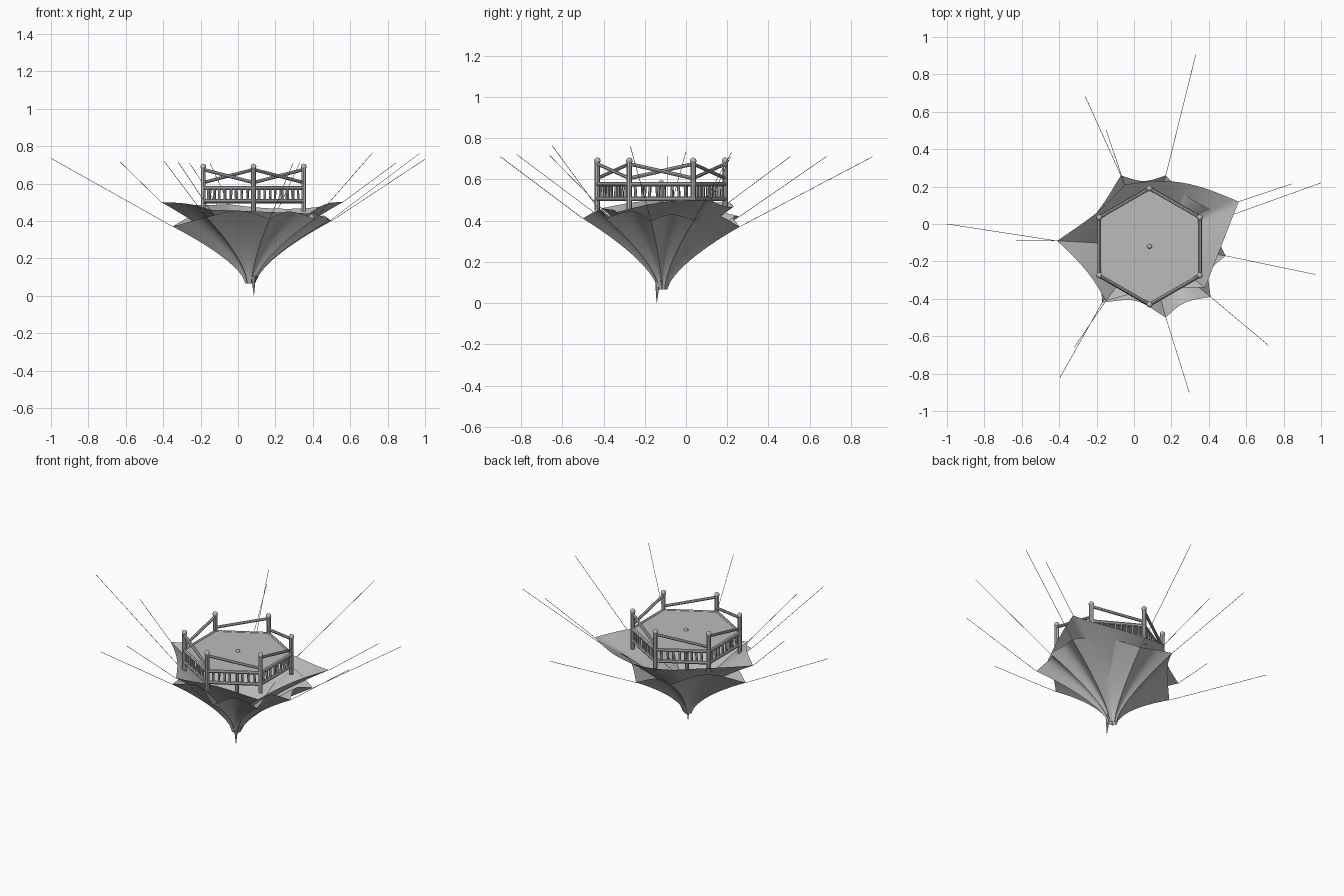
import bpy, bmesh, math, random
from mathutils import Vector

if "Cube" in bpy.data.objects:
    bpy.data.objects.remove(bpy.data.objects["Cube"])

random.seed(3)
grey = bpy.data.materials.new("weathered_grey")
grey.diffuse_color = (0.5, 0.5, 0.5, 1)
grey.use_nodes = True
grey.node_tree.nodes["Principled BSDF"].inputs["Base Color"].default_value = grey.diffuse_color
CX, CY, R = 0.083, -0.12, 0.31


def finish(name, bm, smooth=None):
    mesh = bpy.data.meshes.new(name)
    bm.to_mesh(mesh)
    bm.free()
    mesh.materials.append(grey)
    ob = bpy.data.objects.new(name, mesh)
    bpy.context.collection.objects.link(ob)
    if smooth:
        bpy.context.view_layer.objects.active = ob
        ob.select_set(True)
        bpy.ops.object.shade_smooth_by_angle(angle=math.radians(smooth))
        ob.select_set(False)
    return ob


def rod(bm, a, b, r1, r2=None, sides=8):
    """Straight round bar from a to b."""
    a, b = Vector(a), Vector(b)
    d = b - a
    m = d.to_track_quat('Z', 'Y').to_matrix().to_4x4()
    m.translation = (a + b) / 2
    bmesh.ops.create_cone(bm, cap_ends=True, segments=sides, radius1=r1,
                          radius2=r1 if r2 is None else r2,
                          depth=d.length, matrix=m)


def ball(bm, p, r):
    ret = bmesh.ops.create_uvsphere(bm, u_segments=10, v_segments=6, radius=r)
    bmesh.ops.translate(bm, verts=ret['verts'], vec=p)


def corner(i, z):
    a = math.radians(90 - 60 * i)
    return Vector((CX + R * math.cos(a), CY + R * math.sin(a), z))


# hexagonal deck
bm = bmesh.new()
top = [bm.verts.new(corner(i, 0.583)) for i in range(6)]
low = [bm.verts.new(corner(i, 0.575)) for i in range(6)]
bm.faces.new(top[::-1])
bm.faces.new(low)
for i in range(6):
    j = (i + 1) % 6
    bm.faces.new((top[i], top[j], low[j], low[i]))
bmesh.ops.recalc_face_normals(bm, faces=bm.faces)
finish("deck", bm)

# corner posts with round caps
bm = bmesh.new()
for i in range(6):
    rod(bm, corner(i, 0.45), corner(i, 0.685), 0.013)
    ball(bm, corner(i, 0.69), 0.016)
finish("posts", bm, 40)

# slanted hand rails, and the horizontal beams of the lower band
bm = bmesh.new()
for i in range(6):
    rod(bm, corner(i, 0.605), corner(i + 1, 0.675), 0.009)
    for z in (0.505, 0.577):
        rod(bm, corner(i, z), corner(i + 1, z), 0.011)
finish("rails", bm, 40)

# slightly uneven balusters between the beams
bm = bmesh.new()
for i in range(6):
    for k in range(1, 9):
        t = k / 9 + random.uniform(-0.02, 0.02)
        t2 = t + random.uniform(-0.015, 0.015)
        rod(bm, corner(i, 0.503).lerp(corner(i + 1, 0.503), t),
            corner(i, 0.575).lerp(corner(i + 1, 0.575), t2), 0.007, sides=6)
finish("balusters", bm, 40)

# mast with a knob above the deck and a spike below
bm = bmesh.new()
rod(bm, (0.083, -0.138, 0.09), (CX, CY, 0.58), 0.011)
ball(bm, (CX, CY, 0.583), 0.013)
rod(bm, (0.085, -0.142, 0.0), (0.083, -0.138, 0.10), 0.0008, 0.012)
finish("mast", bm, 40)


def sail(name, apex, rim, power, steps=14, rings=12):
    """Funnel of cloth; rim rows are x, y, z, then pull-in and rise of the next span."""
    apex = Vector(apex)
    edge = []
    for i, c in enumerate(rim):
        a, b = Vector(c[:3]), Vector(rim[(i + 1) % len(rim)][:3])
        for k in range(steps):
            s = k / steps
            p = a.lerp(b, s)
            w = math.sin(math.pi * s)
            inward = Vector((apex.x - p.x, apex.y - p.y, 0)).normalized()
            edge.append(p + inward * c[3] * w + Vector((0, 0, c[4] * w)))
    bm = bmesh.new()
    rows = []
    for j in range(rings + 1):
        t = 0.06 + 0.94 * (j / rings) ** 1.3
        row = []
        for e in edge:
            p = apex.lerp(e, t)
            p.z = apex.z + (e.z - apex.z) * ((t - 0.06) / 0.94) ** power
            row.append(bm.verts.new(p))
        rows.append(row)
    n = len(edge)
    for r0, r1 in zip(rows, rows[1:]):
        for k in range(n):
            bm.faces.new((r0[k], r0[(k + 1) % n], r1[(k + 1) % n], r1[k]))
    finish(name, bm, 50)


# lower sail, clockwise from the left
lower = [(-0.35, -0.10, 0.37, 0.02, 0.05),
         (-0.07, 0.26, 0.42, 0.03, 0.02),
         (0.17, 0.26, 0.37, 0.03, 0.05),
         (0.50, 0.04, 0.40, 0.04, 0.03),
         (0.49, -0.17, 0.40, 0.05, 0.04),
         (0.41, -0.39, 0.41, 0.03, 0.04),
         (0.17, -0.50, 0.41, 0.05, 0.04),
         (-0.17, -0.42, 0.42, 0.07, 0.02)]
sail("lower_sail", (0.065, -0.113, 0.065), lower, 0.66)

# upper sail
upper = [(-0.41, -0.09, 0.50, 0.02, -0.01),
         (-0.05, 0.21, 0.49, -0.06, -0.03),
         (0.56, 0.12, 0.50, 0.0, 0.02),
         (-0.15, -0.41, 0.46, 0.02, 0.01)]
front_corner = (0.38, -0.34, 0.44, 0.03, 0.0)
sail("upper_sail", (0.075, -0.115, 0.09), upper[:3] + [front_corner] + upper[3:], 0.62)

# guy ropes from sail corners to their anchor points
ends_low = [(-1.0, 0.0, 0.735), (-0.26, 0.68, 0.71), (0.33, 0.905, 0.71),
            (1.0, 0.22, 0.73), (0.97, -0.27, 0.76), (0.72, -0.65, 0.765),
            (0.295, -0.90, 0.71), (-0.395, -0.82, 0.72)]
ends_up = [(-0.63, -0.09, 0.715), (-0.15, 0.505, 0.71),
           (0.845, 0.215, 0.71), (-0.32, -0.66, 0.715)]
bm = bmesh.new()
for c, e in zip(lower + upper, ends_low + ends_up):
    rod(bm, c[:3], e, 0.0014, sides=5)
finish("guy_ropes", bm)
